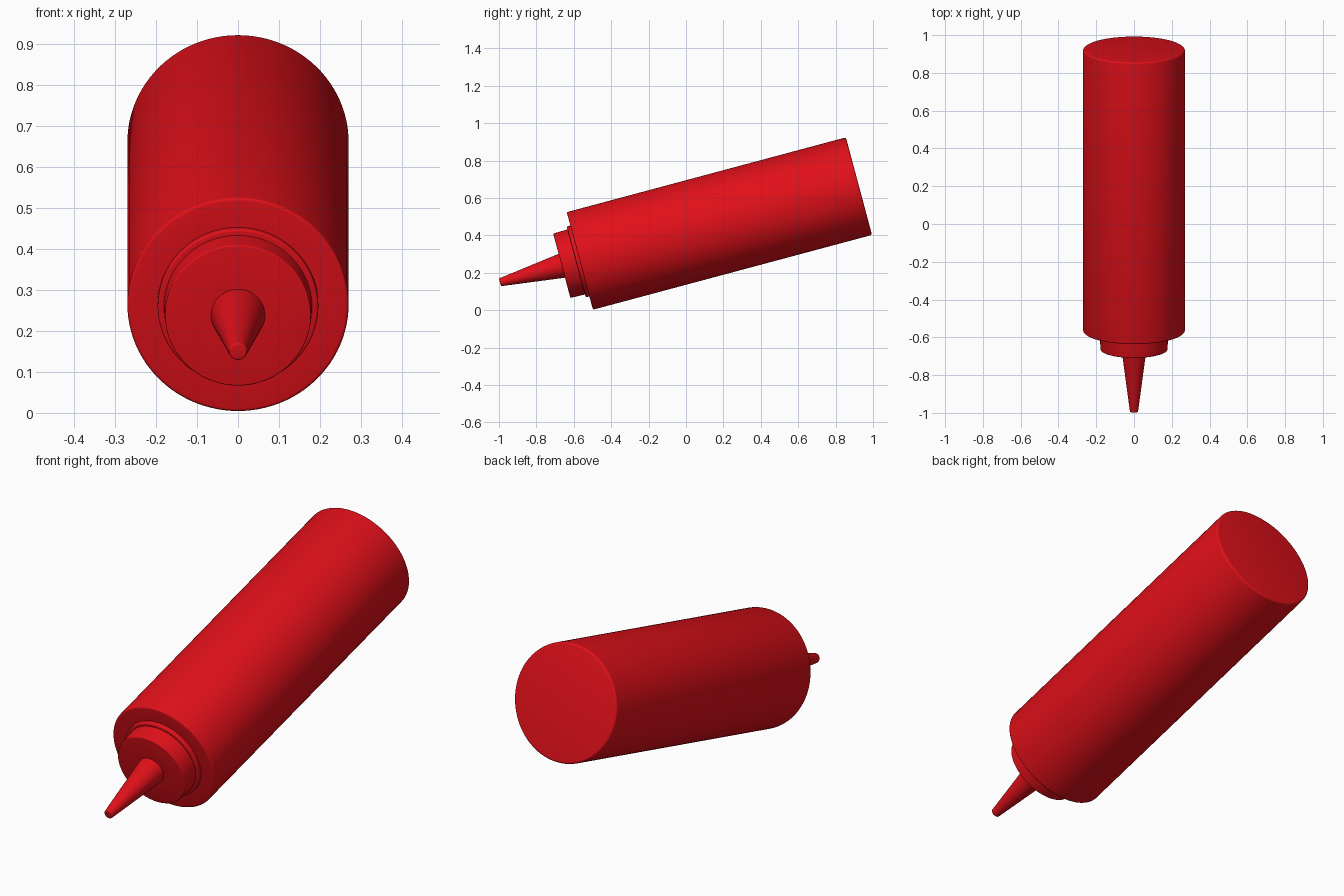
import bpy, bmesh, math
from mathutils import Matrix

if "Cube" in bpy.data.objects:
    bpy.data.objects.remove(bpy.data.objects["Cube"])

SEGMENTS = 96
# Local z runs along the bottle toward the nozzle; origin is the shoulder centre
PLACE = Matrix.Translation((0, -0.5675, 0.2635)) @ Matrix.Rotation(math.radians(105), 4, 'X')

red = bpy.data.materials.new("red_plastic")
red.diffuse_color = (0.75, 0.005, 0.01, 1)
red.use_nodes = True
red.node_tree.nodes["Principled BSDF"].inputs["Base Color"].default_value = red.diffuse_color


def lathe(name, profile):
    """Spin (radius, height) points, listed from back to front, around local z."""
    bm = bmesh.new()
    verts = [bm.verts.new((r, 0, z)) for r, z in profile]
    edges = [bm.edges.new(pair) for pair in zip(verts, verts[1:])]
    bmesh.ops.spin(bm, geom=verts + edges, cent=(0, 0, 0), axis=(0, 0, 1),
                   angle=2 * math.pi, steps=SEGMENTS)
    bmesh.ops.remove_doubles(bm, verts=bm.verts, dist=1e-5)
    bmesh.ops.recalc_face_normals(bm, faces=bm.faces)
    mesh = bpy.data.meshes.new(name)
    bm.to_mesh(mesh)
    bm.free()
    mesh.materials.append(red)
    obj = bpy.data.objects.new(name, mesh)
    obj.matrix_world = PLACE
    bpy.context.collection.objects.link(obj)
    bpy.ops.object.select_all(action='DESELECT')
    obj.select_set(True)
    bpy.context.view_layer.objects.active = obj
    bpy.ops.object.shade_smooth_by_angle(angle=math.radians(35))


def fillet(r, z, size, a0, a1, steps=4):
    """Quarter-round points about centre (r, z)."""
    angles = [math.radians(a0 + (a1 - a0) * i / steps) for i in range(steps + 1)]
    return [(r + size * math.cos(a), z + size * math.sin(a)) for a in angles]


# Main bottle with softened rims
lathe("bottle_body", [(0, -1.545)] + fillet(0.26, -1.535, 0.01, -90, 0)
      + fillet(0.262, -0.008, 0.008, 0, 90) + [(0.196, 0)])

# Low collar at the neck
lathe("neck_collar", [(0.196, 0)] + fillet(0.19, 0.014, 0.006, 0, 90) + [(0.181, 0.02)])

# Screw cap
lathe("cap", [(0.181, 0.02), (0.18, 0.03)] + fillet(0.174, 0.096, 0.004, 0, 90)
      + [(0.066, 0.10)])

# Tapered nozzle with a rounded tip
lathe("nozzle", [(0.066, 0.10)] + fillet(0.017, 0.437, 0.005, 0, 90) + [(0, 0.442)])
